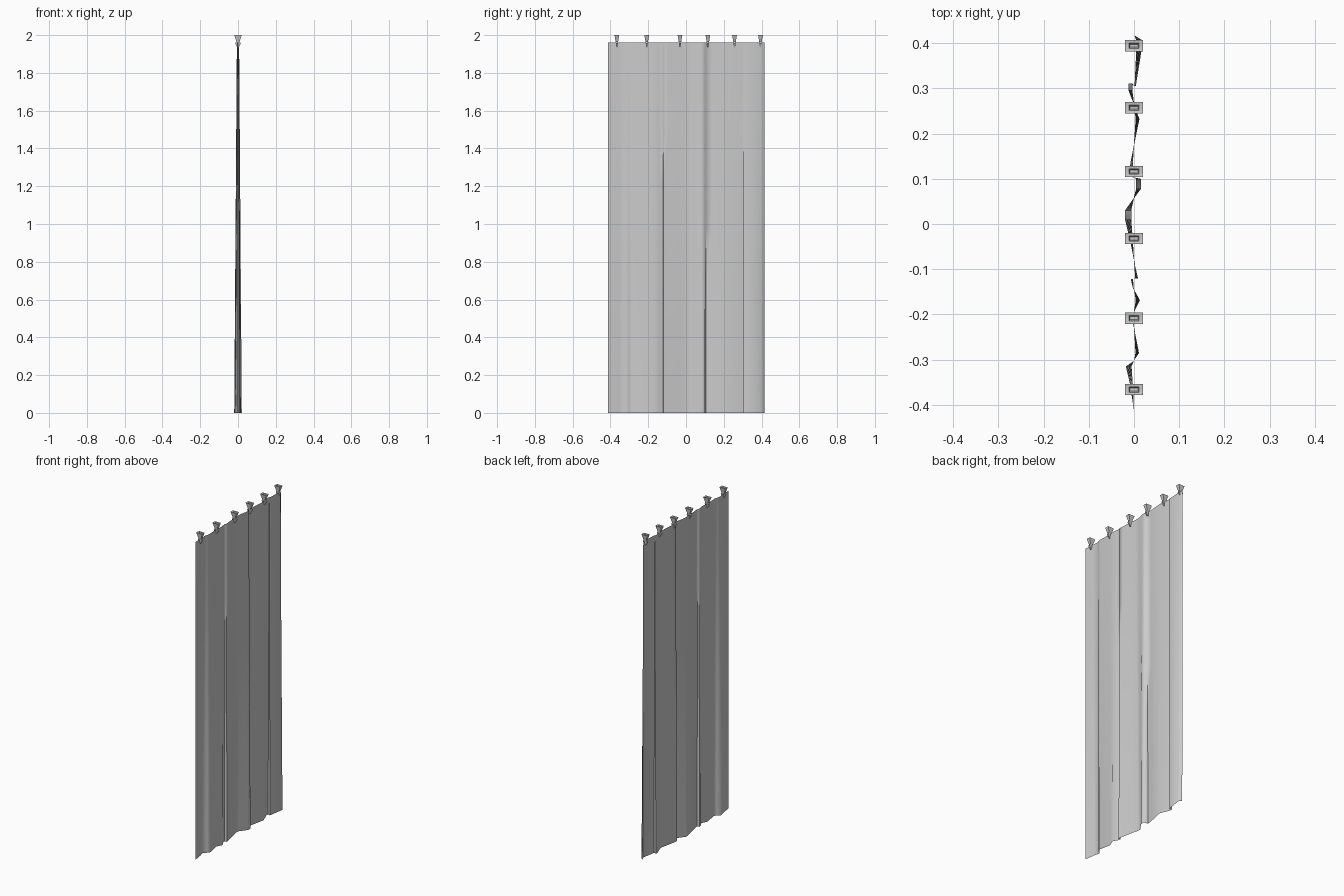
import bpy, bmesh

cube = bpy.data.objects.get("Cube")
if cube:
    bpy.data.objects.remove(cube)

grey = bpy.data.materials.new("curtain grey")
grey.use_nodes = True
tone = (0.6, 0.6, 0.6, 1)
grey.diffuse_color = tone
grey.node_tree.nodes["Principled BSDF"].inputs["Base Color"].default_value = tone

SHEET_TOP = 1.96


def make_object(name, bm, angle):
    mesh = bpy.data.meshes.new(name)
    bm.to_mesh(mesh)
    bm.free()
    mesh.materials.append(grey)
    obj = bpy.data.objects.new(name, mesh)
    bpy.context.collection.objects.link(obj)
    bpy.ops.object.select_all(action="DESELECT")
    obj.select_set(True)
    bpy.context.view_layer.objects.active = obj
    bpy.ops.object.shade_smooth_by_angle(angle=angle)
    return obj


# Curtain cloth: one folded hem line lofted up to a flatter top line
hem = [(.004, .415), (.02, .405), (.004, .305), (-.012, .31), (-.012, .295),
       (.012, .232), (-.007, .14), (-.012, .105), (.015, .1), (.015, .077),
       (-.02, .03), (-.02, .01), (-.009, -.035), (.003, -.095), (.009, -.12),
       (-.007, -.122), (-.003, -.14), (.013, -.168), (-.005, -.205),
       (.011, -.285), (0, -.302), (-.018, -.315), (-.009, -.353), (0, -.413)]
bm = bmesh.new()
rows = []
ROWS = 8
for i in range(ROWS + 1):
    t = i / ROWS
    depth = 1 - 0.7 * t
    rows.append([bm.verts.new((x * depth, y, SHEET_TOP * t)) for x, y in hem])
for low, high in zip(rows, rows[1:]):
    for j in range(len(hem) - 1):
        bm.faces.new((low[j + 1], low[j], high[j], high[j + 1]))
make_object("curtain_cloth", bm, 1.4)

# Curtain hooks: flared rectangular clips, waisted and hollow on top
sections = [(.004, .003, 1.935), (.015, .005, 1.955), (.009, .007, 1.967),
            (.02, .0125, 2.0), (.011, .006, 1.998), (.009, .003, 1.985)]
for n, y in enumerate((-.366, -.208, -.032, .116, .257, .394)):
    bm = bmesh.new()
    rings = [[bm.verts.new((sx * a, y + sy * b, z))
              for sx, sy in ((-1, -1), (1, -1), (1, 1), (-1, 1))]
             for a, b, z in sections]
    for low, high in zip(rings, rings[1:]):
        for k in range(4):
            m = (k + 1) % 4
            bm.faces.new((low[k], low[m], high[m], high[k]))
    bm.faces.new(rings[0][::-1])
    bm.faces.new(rings[-1])
    make_object(f"hook_{n + 1}", bm, 0.5)
